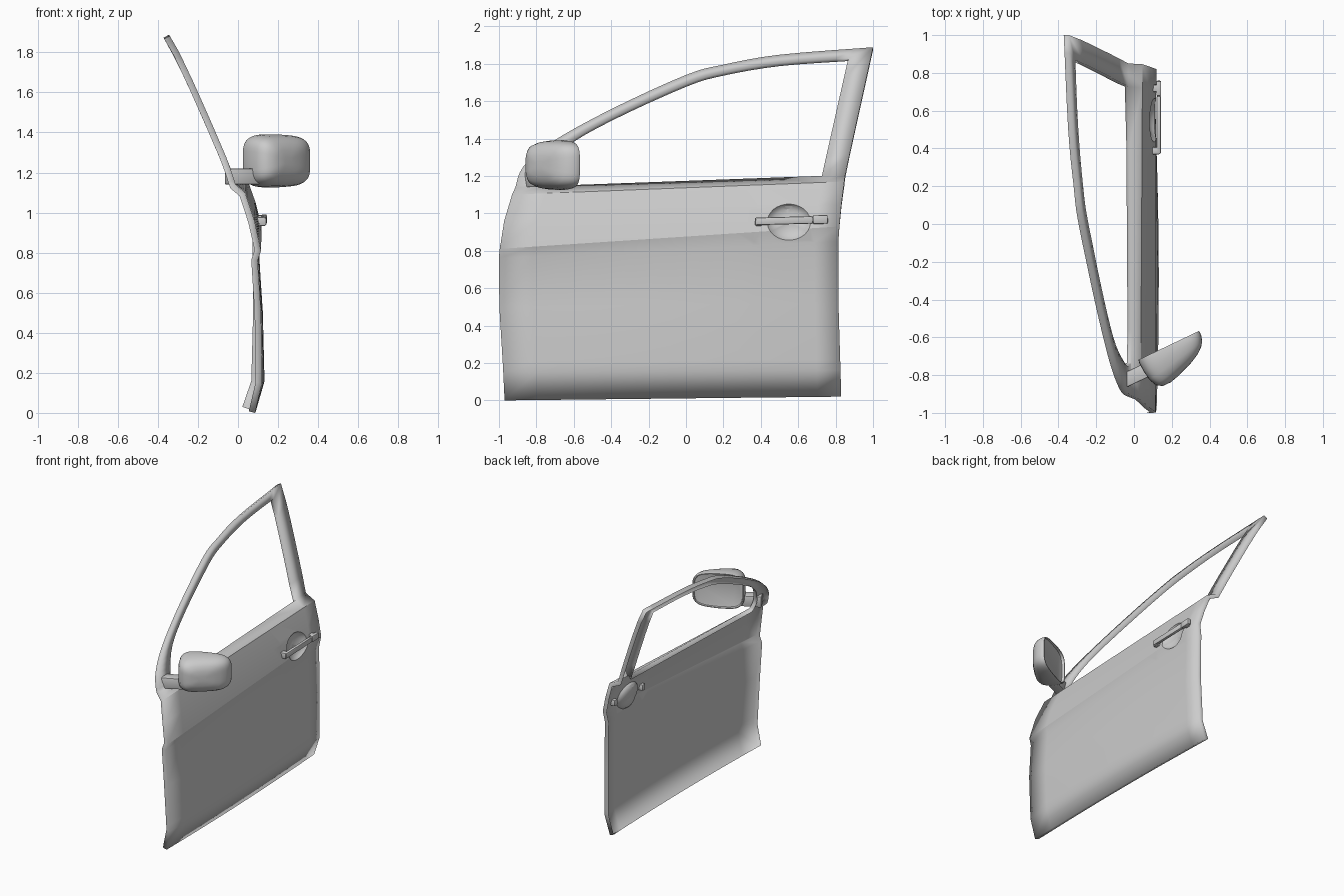
import bpy, bmesh, math
from mathutils import Vector, Matrix

if "Cube" in bpy.data.objects:
    bpy.data.objects.remove(bpy.data.objects["Cube"])


def lerp_table(table, t):
    for (a, p), (b, q) in zip(table, table[1:]):
        if t <= b:
            return p + (q - p) * max(0, (t - a)) / (b - a)
    return table[-1][1]


def make_object(name, bm, angle=30):
    mesh = bpy.data.meshes.new(name)
    bm.to_mesh(mesh)
    bm.free()
    ob = bpy.data.objects.new(name, mesh)
    bpy.context.collection.objects.link(ob)
    bpy.ops.object.select_all(action='DESELECT')
    bpy.context.view_layer.objects.active = ob
    ob.select_set(True)
    bpy.ops.object.shade_smooth_by_angle(angle=math.radians(angle))
    return ob


def rounded_box(name, centre, size, bevel, rot=None):
    bm = bmesh.new()
    bmesh.ops.create_cube(bm, size=1)
    bmesh.ops.scale(bm, vec=size, verts=bm.verts)
    bmesh.ops.bevel(bm, geom=bm.edges[:], offset=bevel, segments=2, profile=0.5, affect='EDGES')
    m = Matrix.Translation(centre) @ (rot or Matrix())
    bmesh.ops.transform(bm, matrix=m, verts=bm.verts)
    return make_object(name, bm)


def smooth_path(pts, n=4):
    """Catmull-Rom through the points."""
    out = []
    for i in range(len(pts) - 1):
        p0, p1, p2, p3 = (Vector(pts[min(max(j, 0), len(pts) - 1)]) for j in range(i - 1, i + 3))
        for k in range(n):
            t = k / n
            out.append(0.5 * (2 * p1 + (p2 - p0) * t + (2 * p0 - 5 * p1 + 4 * p2 - p3) * t * t
                              + (3 * p1 - p0 - 3 * p2 + p3) * t ** 3))
    return out + [Vector(pts[-1])]


# Door skin: rows of (z front, z rear, x front, x rear, middle bulge)
ROWS = [(0, .02, .085, .052, .015), (.15, .16, .12, .1, .02), (.20, .22, .12, .1, .02),
        (.50, .52, .115, .108, .012), (.76, .85, .098, .104, .002), (.81, .93, .115, .118, 0),
        (.96, 1.05, .082, .088, 0), (1.10, 1.17, .035, .045, 0), (1.14, 1.205, -.012, -.03, 0)]
FRONT = [(0, -.97), (.17, -.978), (.5, -.998), (.78, -1), (.95, -.975), (1.1, -.93), (1.14, -.912)]
REAR = [(.02, .83), (.2, .825), (.5, .815), (.85, .815), (1, .825), (1.205, .85)]
COLS = [0, .1, .2, .3, .4, .5, .6, .7, .75, .93, 1]
bm = bmesh.new()
grid = []
for zf, zr, xf, xr, b in ROWS:
    yf, yr = lerp_table(FRONT, zf), lerp_table(REAR, zr)
    grid.append([bm.verts.new((xf + (xr - xf) * u + b * 4 * u * (1 - u),
                               yf + (yr - yf) * u, zf + (zr - zf) * u)) for u in COLS])
for r0, r1 in zip(grid, grid[1:]):
    for c in range(len(COLS) - 1):
        bm.faces.new((r0[c], r0[c + 1], r1[c + 1], r1[c]))

# Handle bowl: clip a round hole into the skin, then sink rings from its edge
CY, CZ, RY, RZ, N = .55, .953, .115, .096, 28
inside = [f for f in bm.faces if abs(f.calc_center_median().y - .53) < .1
          and .8 < f.calc_center_median().z < 1.15]
for k in range(N):
    a = math.tau * k / N
    no = Vector((0, math.cos(a) / RY, math.sin(a) / RZ))
    co = Vector((0, CY + RY * math.cos(a), CZ + RZ * math.sin(a)))
    geom = list({e for f in inside for e in f.edges}) + list({v for f in inside for v in f.verts}) + inside
    res = bmesh.ops.bisect_plane(bm, geom=geom, dist=1e-5, plane_co=co, plane_no=no)
    faces = {g for g in res['geom'] if isinstance(g, bmesh.types.BMFace) and g.is_valid}
    inside = [f for f in faces if (f.calc_center_median() - co).dot(no) < 0]
rim = [e for e in {e for f in inside for e in f.edges} if sum(f in inside for f in e.link_faces) == 1]
bmesh.ops.delete(bm, geom=inside, context='FACES')
loop = {v: v for e in rim for v in e.verts}
pairs = [tuple(e.verts) for e in rim]
for s, d in ((.9, .014), (.72, .028), (.45, .038), (.15, .042)):
    new = {v: bm.verts.new((v.co.x * s + .112 * (1 - s) - d, CY + (v.co.y - CY) * s,
                            CZ + (v.co.z - CZ) * s)) for v in loop}
    for a, b in pairs:
        bm.faces.new((loop[a], loop[b], new[b], new[a]))
    loop = new
tip = bm.verts.new((.07, CY, CZ))
for a, b in pairs:
    bm.faces.new((loop[a], loop[b], tip))

# Window frame: strip from front belt corner, over the roof rail, down the rear pillar
LEAN = [(1.14, -.012), (1.205, -.032), (1.28, -.06), (1.45, -.133), (1.65, -.222), (1.8, -.293), (1.89, -.345)]
rail = smooth_path([(-.912, 1.14, -.735, 1.147), (-.87, 1.25, -.75, 1.22), (-.72, 1.38, -.64, 1.365),
                    (-.4, 1.557, -.4, 1.507), (0, 1.74, 0, 1.69), (.2, 1.795, .2, 1.75),
                    (.5, 1.848, .5, 1.803), (1, 1.888, .868, 1.83)])
corner = rail[-1]
foot = Vector((.85, 1.205, .726, 1.2))
strip = rail + [corner.lerp(foot, k / 6) for k in range(1, 6)]
belt = grid[-1]
prev = (belt[0], belt[1])
for q in strip[1:]:
    cur = tuple(bm.verts.new((lerp_table(LEAN, q[i + 1]), q[i], q[i + 1])) for i in (0, 2))
    bm.faces.new((prev[0], prev[1], cur[1], cur[0]))
    prev = cur
bm.faces.new((prev[0], prev[1], belt[-2], belt[-1]))
bm.normal_update()
for f in bm.faces:
    if f.normal.x < 0:
        f.normal_flip()

# Folded edge flange all round the skin and window opening
door = make_object("door_skin", bm, 22)
flange = door.modifiers.new("flange", 'SOLIDIFY')
flange.thickness = .032
flange.offset = -1
flange.use_rim_only = True

# Door handle: grip, lock cap and two posts
tilt = Matrix.Rotation(math.radians(1.5), 4, 'X')
rounded_box("handle_grip", (.131, .525, .961), (.024, .305, .04), .007, tilt)
rounded_box("handle_cap", (.131, .718, .967), (.026, .08, .046), .007, tilt)
for name, y in (("handle_front_post", .388), ("handle_rear_post", .718)):
    rounded_box(name, (.108, y, .955 + (y - .388) * .03), (.06, .038, .044), .006, tilt)

# Mirror arm
turn = Matrix.Rotation(math.radians(25.5), 4, 'Z')
rounded_box("mirror_arm", (.02, -.795, 1.18), (.16, .075, .08), .006, turn)

# Mirror housing: rounded-rectangle rings (scale, depth), glass recessed at the back
bm = bmesh.new()
RINGS = [(.88, .016), (.92, .014), (.94, 0), (.98, 0), (1, .012), (.99, .05), (.94, .09),
         (.84, .122), (.66, .145), (.4, .157), (.15, .16)]
M = Matrix.Translation((.183, -.643, 1.258)) @ turn
SEG = 48
rings = []
for s, d in RINGS:
    ring = []
    for k in range(SEG):
        a = math.tau * k / SEG
        c, n = math.cos(a), math.sin(a)
        u = math.copysign(abs(c) ** .5, c) * s
        v = math.copysign(abs(n) ** .5, n) * s
        ring.append(bm.verts.new(M @ Vector((u * .18, -d * (1 - .38 * u),
                                             v * .133 * (1 - .08 * max(u, 0))))))
    rings.append(ring)
for r0, r1 in zip(rings, rings[1:]):
    for k in range(SEG):
        j = (k + 1) % SEG
        bm.faces.new((r0[k], r0[j], r1[j], r1[k]))
bm.faces.new(rings[0])
bm.faces.new(rings[-1])
bmesh.ops.recalc_face_normals(bm, faces=bm.faces)
make_object("mirror_housing", bm, 40)
